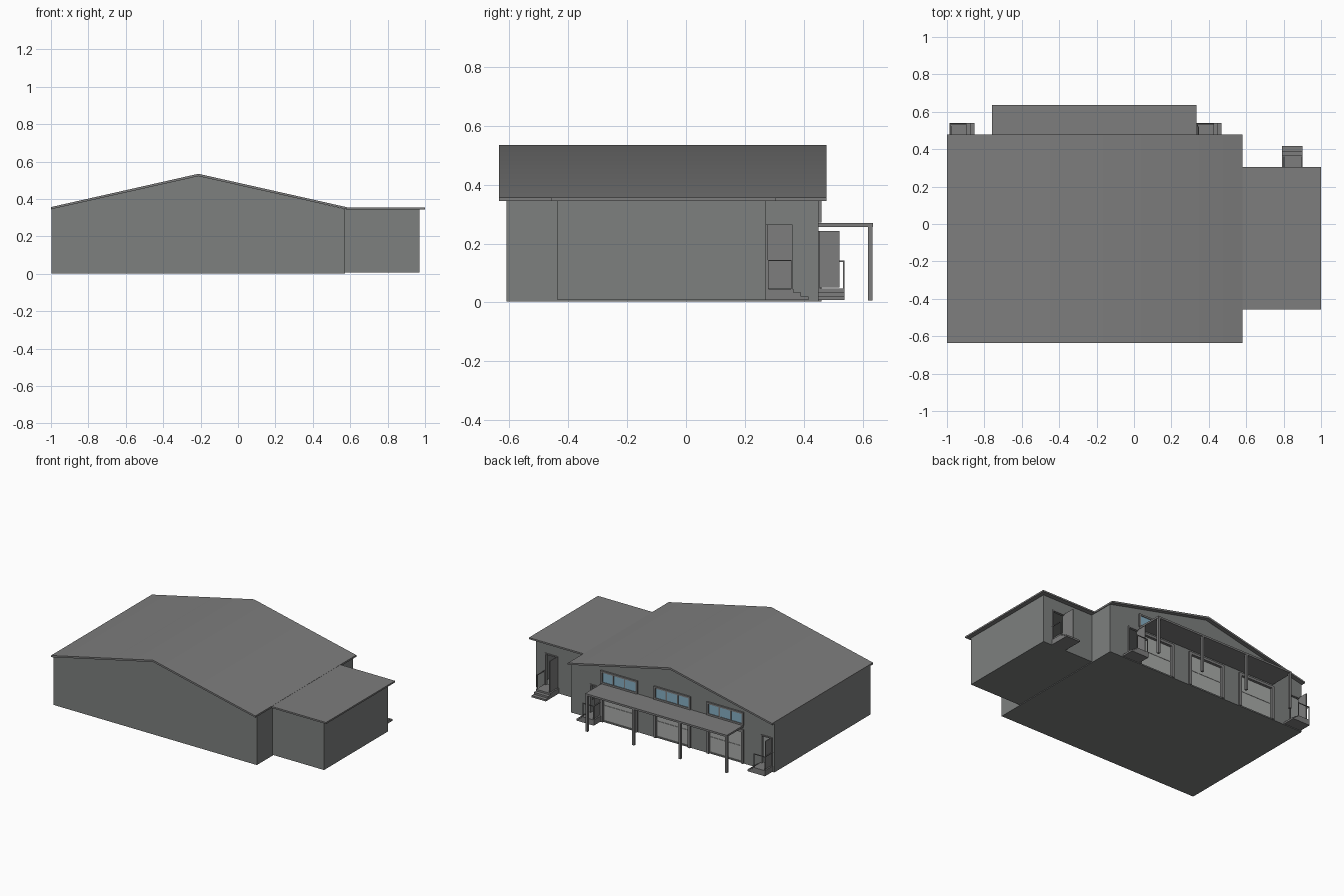
import bpy, bmesh, math
from mathutils import Vector

if "Cube" in bpy.data.objects:
    bpy.data.objects.remove(bpy.data.objects["Cube"])


def material(name, color):
    m = bpy.data.materials.new(name)
    m.diffuse_color = color
    m.use_nodes = True
    m.node_tree.nodes["Principled BSDF"].inputs["Base Color"].default_value = m.diffuse_color
    return m


glass = material("window_glass", (0.24, 0.43, 0.55, 1))
dark = material("dark_grey", (0.205, 0.205, 0.205, 1))
wall = material("wall_grey", (0.205, 0.215, 0.21, 1))
panel = material("door_panel_grey", (0.40, 0.41, 0.40, 1))


def prism(name, pts, axis, a, b, mat=dark):
    """Extrude a 2D profile along 'x' (pts = y,z) or 'y' (pts = x,z)."""
    bm = bmesh.new()
    verts = [bm.verts.new((a, p, q) if axis == 'x' else (p, a, q)) for p, q in pts]
    face = bm.faces.new(verts)
    ext = bmesh.ops.extrude_face_region(bm, geom=[face])
    move = Vector((b - a, 0, 0)) if axis == 'x' else Vector((0, b - a, 0))
    bmesh.ops.translate(bm, vec=move,
                        verts=[g for g in ext['geom'] if isinstance(g, bmesh.types.BMVert)])
    bmesh.ops.recalc_face_normals(bm, faces=bm.faces)
    me = bpy.data.meshes.new(name)
    bm.to_mesh(me)
    bm.free()
    ob = bpy.data.objects.new(name, me)
    bpy.context.collection.objects.link(ob)
    me.materials.append(mat)
    return ob


def box(name, x0, x1, y0, y1, z0, z1, mat=dark):
    return prism(name, [(x0, z0), (x1, z0), (x1, z1), (x0, z1)], 'y', y0, y1, mat)


def cut(target, cutter):
    cutter.hide_render = True
    cutter.hide_viewport = True
    cutter.display_type = 'WIRE'
    mod = target.modifiers.new(cutter.name, 'BOOLEAN')
    mod.operation = 'DIFFERENCE'
    mod.solver = 'EXACT'
    mod.object = cutter


def frame(name, x0, x1, z0, z1, y0, y1, w, sill=True):
    box(name + "_left", x0, x0 + w, y0, y1, z0, z1)
    box(name + "_right", x1 - w, x1, y0, y1, z0, z1)
    box(name + "_head", x0 + w, x1 - w, y0, y1, z1 - w, z1)
    if sill:
        box(name + "_sill", x0 + w, x1 - w, y0, y1, z0, z0 + w)


RIDGE = -0.212
BACK = 0.45       # back wall of the hall
ANNEX_BACK = 0.272

# Hall: hollow gabled shell
hall = prism("hall_walls", [(-0.997, 0.003), (0.573, 0.003), (0.573, 0.346),
                            (RIDGE, 0.523), (-0.997, 0.346)], 'y', -0.61, BACK, wall)
cut(hall, prism("hall_inside_cutter", [(-0.985, 0.012), (0.561, 0.012), (0.561, 0.336),
                (RIDGE, 0.511), (-0.985, 0.336)], 'y', -0.598, BACK - 0.012, wall))

# Gable roof slab with overhang front and back, softly shaded over the ridge
roof = prism("hall_roof", [(-1, 0.345), (RIDGE, 0.522), (0.579, 0.345), (0.579, 0.357),
                           (RIDGE, 0.535), (-1, 0.357)], 'y', -0.635, 0.478)
bpy.context.view_layer.objects.active = roof
roof.select_set(True)
bpy.ops.object.shade_smooth_by_angle(angle=math.radians(35))

# Annex: hollow box with flat roof
annex = box("annex_walls", 0.573, 0.97, -0.436, ANNEX_BACK, 0.008, 0.347, wall)
cut(annex, box("annex_inside_cutter", 0.585, 0.958, -0.424, ANNEX_BACK - 0.012,
               0.018, 0.337, wall))
box("annex_roof", 0.579, 1.0, -0.457, 0.305, 0.345, 0.356)

# Three bays: large door below, three-pane window above
for i in (-1, 0, 1):
    c = RIDGE + i * 0.41
    n = "bay%d" % (i + 2)
    cut(hall, box(n + "_door_cutter", c - 0.125, c + 0.125, 0.42, 0.48, 0.012, 0.225, wall))
    for k in range(2):
        z = 0.012 + k * 0.107
        box(n + "_door_panel", c - 0.125, c + 0.125, 0.437, 0.443, z, z + 0.105, panel)
    frame(n + "_door_frame", c - 0.142, c + 0.142, 0.004, 0.242, 0.447, 0.461, 0.018, False)
    frame(n + "_window_frame", c - 0.142, c + 0.142, 0.272, 0.362, 0.447, 0.461, 0.012)
    for k in (-1, 0, 1):
        x = c + k * 0.0867
        box(n + "_window_pane", x - 0.039, x + 0.039, 0.448, 0.456, 0.284, 0.35, glass)
    for x in (c - 0.0434, c + 0.0434):
        box(n + "_window_mullion", x - 0.0045, x + 0.0045, 0.448, 0.459, 0.284, 0.35)

# Canopy with four posts
box("canopy", -0.76, 0.334, BACK, 0.635, 0.257, 0.27)
for i in range(4):
    x = -0.752 + i * 0.3587
    box("canopy_post", x - 0.008, x + 0.008, 0.618, 0.634, 0.006, 0.258)

# Hall side doors: opening, open leaf, sideways steps and railing
for n, x in (("left", -0.983), ("right", 0.339)):
    cut(hall, box(n + "_doorway_cutter", x + 0.008, x + 0.078, 0.42, 0.48, 0.047, 0.235, wall))
    frame(n + "_door_frame", x, x + 0.086, 0.047, 0.243, 0.448, 0.456, 0.008, False)
    box(n + "_door_leaf", x + 0.003, x + 0.009, BACK, 0.522, 0.05, 0.243)
    prism(n + "_steps", [(x - 0.004, 0.008), (x + 0.13, 0.008), (x + 0.13, 0.02),
                         (x + 0.11, 0.02), (x + 0.11, 0.034), (x + 0.09, 0.034),
                         (x + 0.09, 0.047), (x - 0.004, 0.047)], 'y', BACK, 0.539)
    for px in (x - 0.001, x + 0.083):
        box(n + "_rail_post", px - 0.0025, px + 0.0025, 0.533, 0.538, 0.047, 0.143)
    box(n + "_rail_bar", x - 0.003, x + 0.085, 0.533, 0.538, 0.138, 0.143)
    box(n + "_rail_return", x - 0.003, x + 0.002, BACK, 0.538, 0.138, 0.143)

# Annex door: opening, open leaf, outward steps and railing
cut(annex, box("annex_doorway_cutter", 0.805, 0.889, 0.24, 0.3, 0.043, 0.257, wall))
frame("annex_door_frame", 0.797, 0.897, 0.043, 0.265, 0.27, 0.278, 0.008, False)
box("annex_door_leaf", 0.799, 0.805, ANNEX_BACK, 0.362, 0.048, 0.265)
prism("annex_steps", [(0.272, 0.008), (0.416, 0.008), (0.416, 0.02), (0.391, 0.02),
                      (0.391, 0.033), (0.366, 0.033), (0.366, 0.045), (0.272, 0.045)],
      'x', 0.792, 0.902)
for y in (0.277, 0.359):
    box("annex_rail_post", 0.895, 0.9, y - 0.0025, y + 0.0025, 0.045, 0.145)
box("annex_rail_bar", 0.895, 0.9, ANNEX_BACK, 0.362, 0.14, 0.145)
